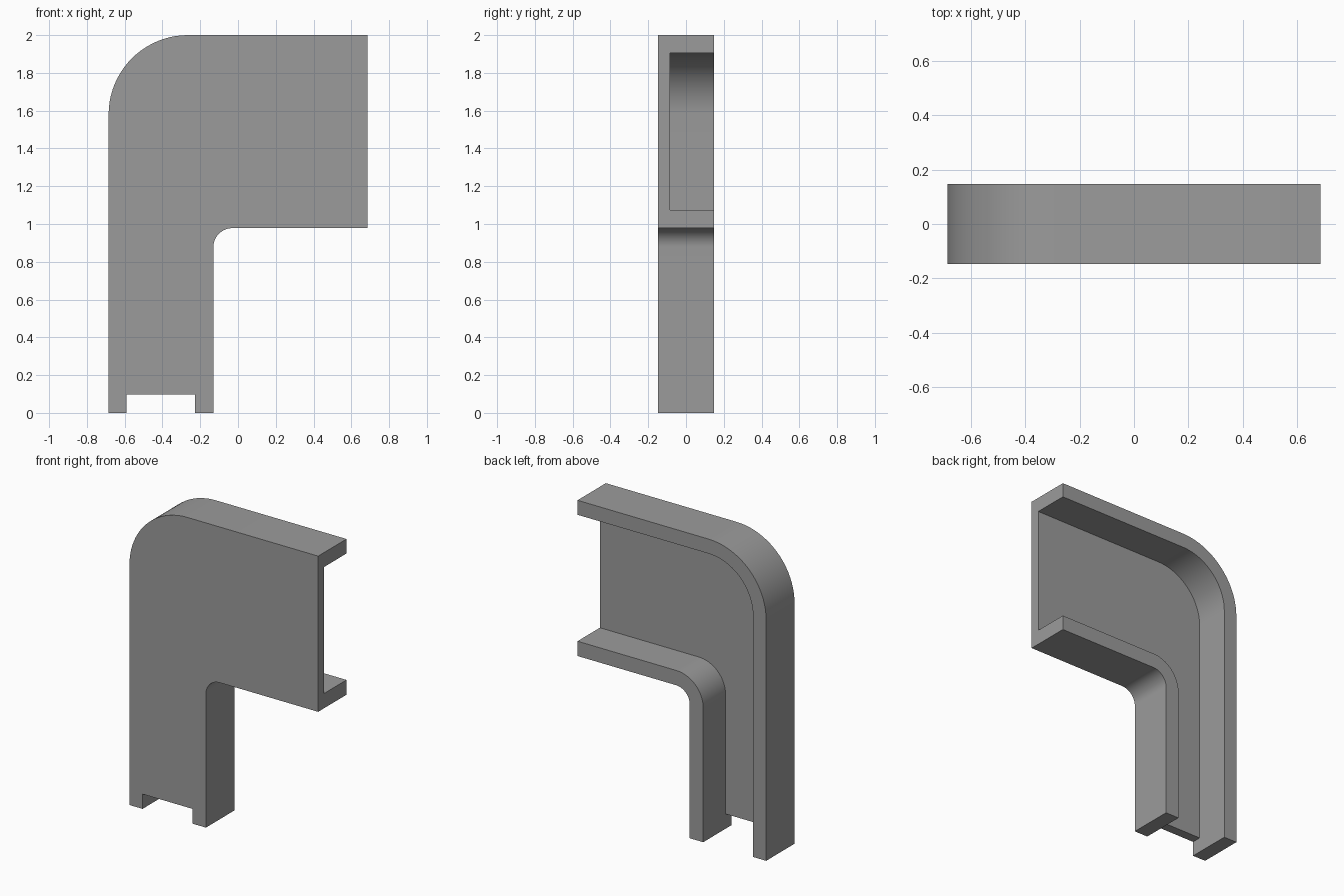
import bpy, bmesh, math

if "Cube" in bpy.data.objects:
    bpy.data.objects.remove(bpy.data.objects["Cube"])

FRONT, FLOOR, BACK = -0.147, -0.085, 0.147
END, NOTCH = 0.685, 0.097


def edge_path(x, z, r, steps=20):
    """Bent edge line in (x, z): up from the foot, round the bend, out to the end."""
    pts = [(x, 0), (x, NOTCH)]
    for i in range(steps + 1):
        a = math.pi - math.pi / 2 * i / steps
        pts.append((x + r + r * math.cos(a), z - r + r * math.sin(a)))
    return pts + [(END, z)]


# Four parallel edges of the duct, from outside of the bend to inside
A = edge_path(-0.685, 2.0, 0.42)
B = edge_path(-0.59, 1.905, 0.325)
C = edge_path(-0.228, 1.075, 0.195)
D = edge_path(-0.13, 0.978, 0.10)

bm = bmesh.new()


def face(pts):
    bm.faces.new([bm.verts.new(p) for p in pts])


def flat(pts, y):
    face([(x, y, z) for x, z in pts])


def strip(path, y0, y1):
    for (xa, za), (xb, zb) in zip(path, path[1:]):
        face([(xa, y0, za), (xb, y0, zb), (xb, y1, zb), (xa, y1, za)])


# Front panel, channel floor and the back rims of both walls
flat(A + D[::-1] + C[:2] + B[1::-1], FRONT)
flat(B[1:] + C[:0:-1], FLOOR)
flat(A + B[::-1], BACK)
flat(C + D[::-1], BACK)

# Outer skins and channel sides
strip(A, FRONT, BACK)
strip(D, FRONT, BACK)
for path in (B, C):
    strip(path[1:], FLOOR, BACK)
    x = path[0][0]
    face([(x, FRONT, 0), (x, BACK, 0), (x, BACK, NOTCH),
          (x, FLOOR, NOTCH), (x, FRONT, NOTCH)])

# Feet of both walls and top of the notch
for p, q in ((A, B), (C, D)):
    strip([p[0], q[0]], FRONT, BACK)
strip([B[1], C[1]], FRONT, FLOOR)

# Open C-shaped end
za, zb, zc, zd = (p[-1][1] for p in (A, B, C, D))
face([(END, y, z) for y, z in ((FRONT, zd), (BACK, zd), (BACK, zc), (FLOOR, zc),
                               (FLOOR, zb), (BACK, zb), (BACK, za), (FRONT, za))])

bmesh.ops.remove_doubles(bm, verts=bm.verts, dist=1e-5)
bmesh.ops.recalc_face_normals(bm, faces=bm.faces)
mesh = bpy.data.meshes.new("duct_elbow")
bm.to_mesh(mesh)
bm.free()

grey = bpy.data.materials.new("mid grey")
grey.diffuse_color = (0.33, 0.33, 0.33, 1)
grey.use_nodes = True
grey.node_tree.nodes["Principled BSDF"].inputs["Base Color"].default_value = grey.diffuse_color
mesh.materials.append(grey)

duct = bpy.data.objects.new("duct_elbow", mesh)
bpy.context.collection.objects.link(duct)
bpy.context.view_layer.objects.active = duct
duct.select_set(True)
bpy.ops.object.shade_smooth_by_angle(angle=math.radians(30))
